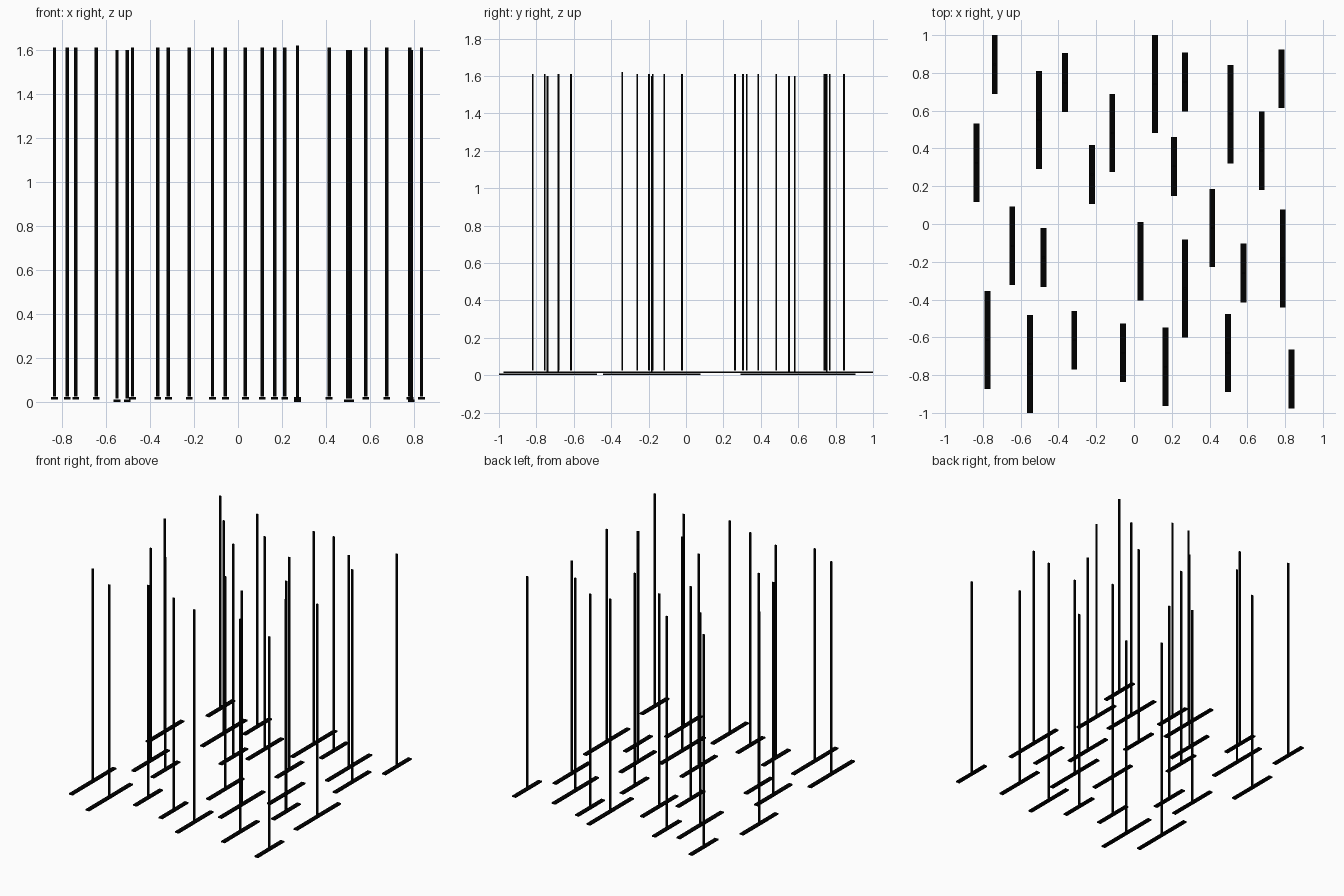
import bpy

if "Cube" in bpy.data.objects:
    bpy.data.objects.remove(bpy.data.objects["Cube"])

BAR_W, BAR_H = 0.031, 0.01
POST_W, POST_D, POST_TOP, GAP = 0.015, 0.009, 1.60, 0.004
SHIFT_X = 0.0015
LOW, MID = 0.0, 0.011
LENGTHS = {"short": 0.311, "medium": 0.415, "long": 0.519}

black = bpy.data.materials.new("black")
black.diffuse_color = (0, 0, 0, 1)
black.use_nodes = True
black.node_tree.nodes["Principled BSDF"].inputs["Base Color"].default_value = black.diffuse_color


def box(name, center, size):
    bpy.ops.mesh.primitive_cube_add(size=1, location=center)
    ob = bpy.context.object
    ob.name = name
    ob.scale = size
    bpy.ops.object.transform_apply(location=False, rotation=False, scale=True)
    ob.data.materials.append(black)


# each stand: x, y, height of its foot and extra height of its post
stands = {
    "short": [(-.739, .8445, MID, 0), (-.366, .7485, MID, 0), (-.223, .262, MID, 0),
              (.269, .752, LOW, .01), (.78, .7685, MID, 0), (.211, .305, MID, 0),
              (.579, -.26, MID, 0), (-.481, -.177, MID, 0), (-.318, -.615, MID, 0),
              (-.059, -.682, MID, 0), (.833, -.82, MID, 0)],
    "medium": [(-.836, .325, MID, 0), (-.117, .482, MID, 0), (.675, .387, MID, 0),
               (.413, -.021, MID, 0), (-.646, -.116, MID, 0), (.032, -.198, MID, 0),
               (.165, -.756, MID, 0), (.497, -.683, LOW, 0)],
    "long": [(-.505, .551, LOW, 0), (.109, .7405, MID, 0), (.51, .581, LOW, 0),
             (.786, -.183, LOW, 0), (-.778, -.615, MID, 0), (-.552, -.7405, LOW, 0),
             (.269, -.341, MID, .01)],
}

# flat foot bar with a thin upright post above its middle
for kind, places in stands.items():
    for x, y, z, extra in places:
        x += SHIFT_X
        box(kind + "_foot", (x, y, z + BAR_H / 2), (BAR_W, LENGTHS[kind], BAR_H))
        bottom, top = z + BAR_H + GAP, z + POST_TOP + extra
        box(kind + "_post", (x, y, (bottom + top) / 2),
            (POST_W, POST_D, top - bottom))
